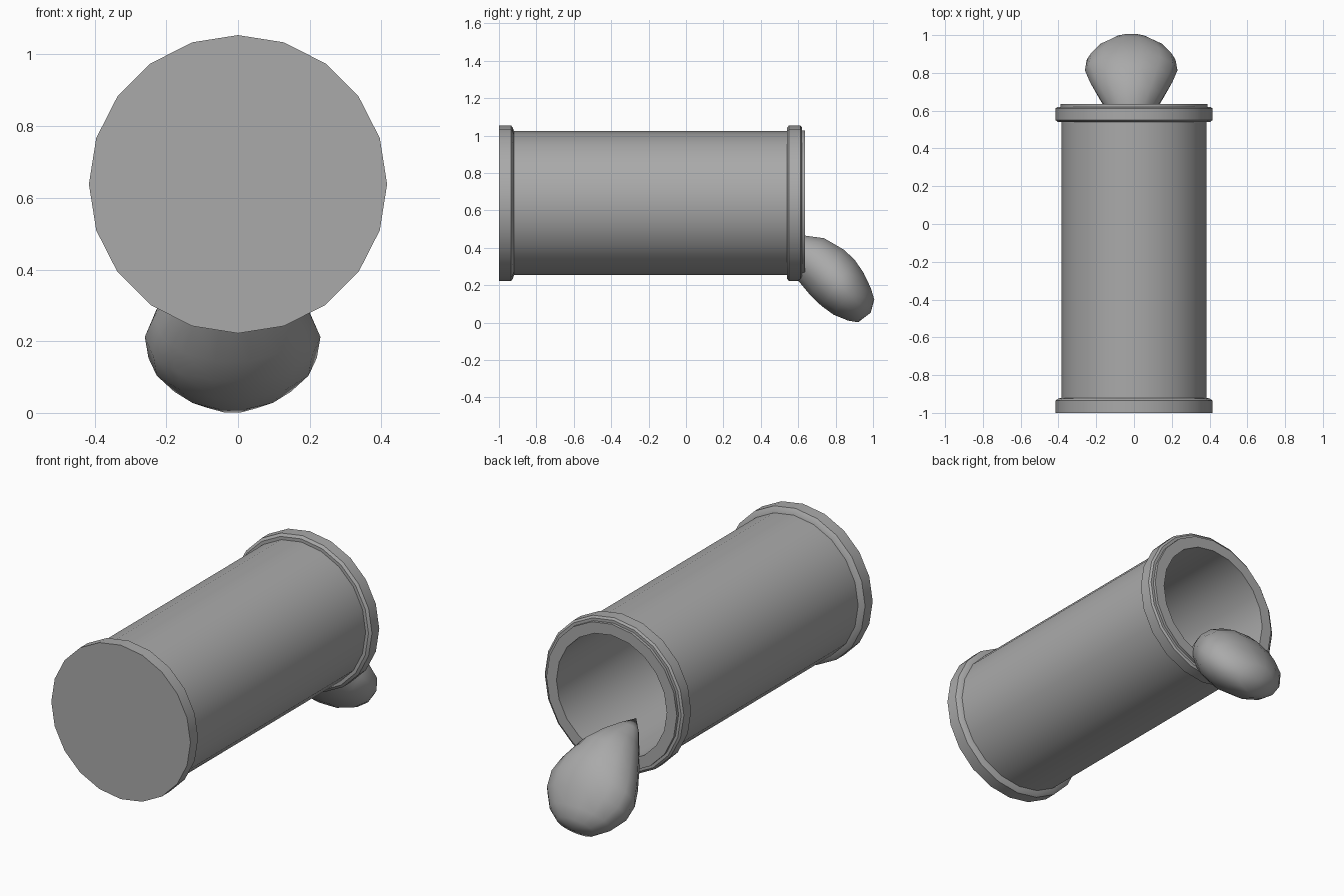
import bpy, bmesh, math
from mathutils import Vector

cube = bpy.data.objects.get("Cube")
if cube:
    bpy.data.objects.remove(cube, do_unlink=True)

grey = bpy.data.materials.new("plain_grey")
grey.use_nodes = True
grey.diffuse_color = (0.4, 0.4, 0.4, 1)
grey.node_tree.nodes["Principled BSDF"].inputs["Base Color"].default_value = grey.diffuse_color


def loft(name, stations, sides, smooth_angle):
    """Bridge rings given as (centre, u axis, v axis); zero-size rings become points."""
    bm = bmesh.new()
    rings = []
    for centre, u, v in stations:
        if u.length < 1e-6:
            rings.append([bm.verts.new(centre)] * sides)
        else:
            rings.append([bm.verts.new(centre + u * math.cos(a) + v * math.sin(a))
                          for a in (math.tau * i / sides for i in range(sides))])
    for a, b in zip(rings, rings[1:]):
        for i in range(sides):
            j = (i + 1) % sides
            corners = list(dict.fromkeys((a[i], a[j], b[j], b[i])))
            bm.faces.new(corners)
    bmesh.ops.recalc_face_normals(bm, faces=bm.faces[:])
    mesh = bpy.data.meshes.new(name)
    bm.to_mesh(mesh)
    bm.free()
    obj = bpy.data.objects.new(name, mesh)
    bpy.context.collection.objects.link(obj)
    mesh.materials.append(grey)
    bpy.ops.object.select_all(action='DESELECT')
    obj.select_set(True)
    bpy.context.view_layer.objects.active = obj
    bpy.ops.object.shade_smooth_by_angle(angle=math.radians(smooth_angle))
    return obj


# Canister lying along y: (y, radius) from the closed base, over both rims, into the hollow
BASE, WALL, RIM, LIP, BORE = -1.0, 0.385, 0.416, 0.39, 0.33
canister = [
    (BASE, 0), (BASE, RIM), (-0.935, RIM), (-0.925, 0.402), (-0.92, WALL),
    (0.54, WALL), (0.54, 0.402), (0.55, RIM), (0.612, RIM), (0.62, 0.405),
    (0.62, LIP), (0.635, LIP), (0.635, BORE), (-0.9, BORE), (-0.9, 0),
]
loft("canister",
     [(Vector((0, y, 0.638)), Vector((r, 0, 0)), Vector((0, 0, r))) for y, r in canister],
     20, 30)

# Spilling drop: (distance along slope, half width, lower side, upper side)
along, across = Vector((0, 0.81, -0.58)), Vector((0, 0.58, 0.81))
drop = [
    (0.10, 0, 0.63, 0.63), (0.17, 0.06, 0.60, 0.69), (0.25, 0.11, 0.565, 0.755),
    (0.34, 0.165, 0.535, 0.803), (0.46, 0.22, 0.503, 0.815), (0.54, 0.245, 0.492, 0.805),
    (0.62, 0.235, 0.492, 0.775), (0.70, 0.18, 0.512, 0.73), (0.75, 0.11, 0.537, 0.69),
    (0.775, 0, 0.62, 0.62),
]
loft("spilled_drop",
     [(along * t + across * (lo + hi) / 2 + Vector((-0.015, 0, 0)),
       Vector((w, 0, 0)), across * (hi - lo) / 2) for t, w, lo, hi in drop],
     14, 60)
